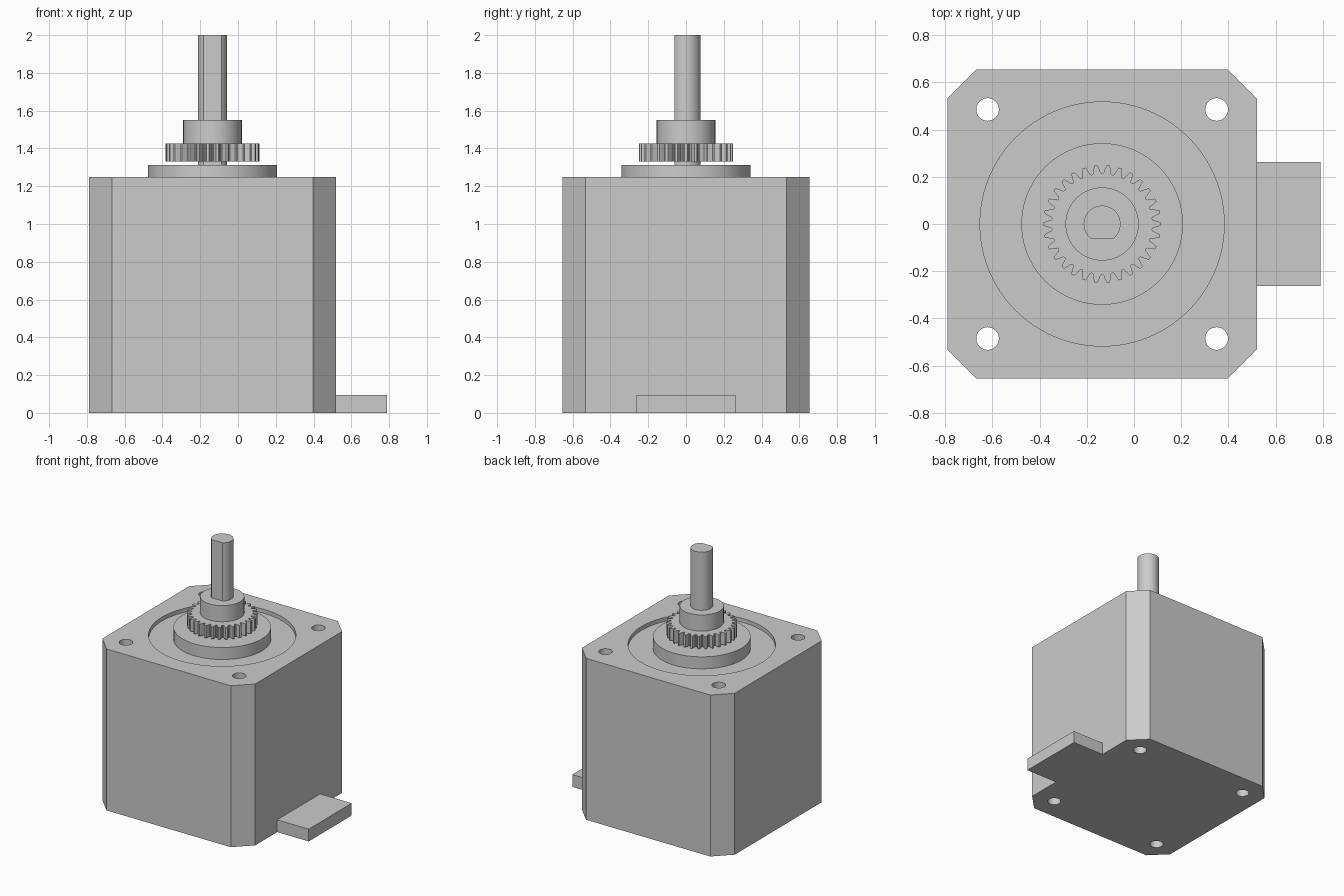
import bpy
import bmesh
from math import sin, cos, pi, asin

cube = bpy.data.objects.get("Cube")
if cube:
    bpy.data.objects.remove(cube, do_unlink=True)

AXIS_X = -0.135          # shaft axis, offset because of the side plug
HALF = 0.655             # half width of the motor body
TOP = 1.25               # height of the motor body

grey = bpy.data.materials.new("plain grey")
grey.use_nodes = True
grey.diffuse_color = (0.6, 0.6, 0.6, 1)
grey.node_tree.nodes["Principled BSDF"].inputs["Base Color"].default_value = (0.6, 0.6, 0.6, 1)


def prism(name, outline, z0, z1, cx=AXIS_X, cy=0):
    """Extrude a closed counter-clockwise outline from z0 to z1."""
    bm = bmesh.new()
    low = [bm.verts.new((cx + x, cy + y, z0)) for x, y in outline]
    high = [bm.verts.new((cx + x, cy + y, z1)) for x, y in outline]
    bm.faces.new(low[::-1])
    bm.faces.new(high)
    n = len(outline)
    for i in range(n):
        j = (i + 1) % n
        bm.faces.new((low[i], low[j], high[j], high[i]))
    mesh = bpy.data.meshes.new(name)
    bm.to_mesh(mesh)
    bm.free()
    mesh.materials.append(grey)
    obj = bpy.data.objects.new(name, mesh)
    bpy.context.collection.objects.link(obj)
    return obj


def circle(radius, sides=64):
    return [(radius * cos(2 * pi * i / sides), radius * sin(2 * pi * i / sides))
            for i in range(sides)]


def rectangle(w, d):
    return [(-w, -d), (w, -d), (w, d), (-w, d)]


def chamfered_square(half, cut):
    k = half - cut
    return [(-k, -half), (k, -half), (half, -k), (half, k),
            (k, half), (-k, half), (-half, k), (-half, -k)]


def d_profile(radius, flat, steps=48):
    """Circle with a flat on the -y side."""
    start = -asin(flat / radius)
    sweep = pi - 2 * start
    return [(radius * cos(start + sweep * i / steps), radius * sin(start + sweep * i / steps))
            for i in range(steps + 1)]


def gear_profile(teeth, root, tip):
    """Tapered teeth with rounded valleys."""
    mid = (root + tip) / 2
    flank = [(-0.36, root + 0.004), (-0.27, mid), (-0.13, tip),
             (0.13, tip), (0.27, mid), (0.36, root + 0.004), (0.5, root)]
    pitch = 2 * pi / teeth
    return [(r * cos((t + f) * pitch), r * sin((t + f) * pitch))
            for t in range(teeth) for f, r in flank]


def cut(target, cutters):
    """Subtract the cutters, bake the result and remove them."""
    for cutter in cutters:
        cutter.hide_render = True
        mod = target.modifiers.new("cut", "BOOLEAN")
        mod.operation = "DIFFERENCE"
        mod.solver = "EXACT"
        mod.object = cutter
    graph = bpy.context.evaluated_depsgraph_get()
    baked = bpy.data.meshes.new_from_object(target.evaluated_get(graph))
    target.modifiers.clear()
    target.data = baked
    for cutter in cutters:
        bpy.data.objects.remove(cutter, do_unlink=True)


# Motor body with four screw holes and a round recess in the top
body = prism("motor_body", chamfered_square(HALF, 0.123), 0, TOP)
cutters = [prism("recess_cutter", circle(0.517, 96), TOP - 0.03, TOP + 0.1)]
for sx in (-1, 1):
    for sy in (-1, 1):
        cutters.append(prism("hole_cutter", circle(0.048, 32), -0.1, TOP + 0.1,
                             AXIS_X + sx * 0.485, sy * 0.485))
cut(body, cutters)

# Parts stacked on the shaft axis
parts = [
    body,
    prism("pilot_boss", circle(0.342, 96), TOP - 0.03, 1.313),
    prism("drive_shaft", d_profile(0.078, 0.062), 1.31, 2.0),
    prism("gear", gear_profile(30, 0.212, 0.249), 1.33, 1.425),
    prism("gear_hub", circle(0.155), 1.425, 1.55),
    # Cable plug at the foot of the body
    prism("cable_plug", rectangle(0.1355, 0.263), 0, 0.095, 0.6545),
]

bpy.ops.object.select_all(action="DESELECT")
for part in parts:
    part.select_set(True)
bpy.context.view_layer.objects.active = body
bpy.ops.object.shade_smooth_by_angle()
